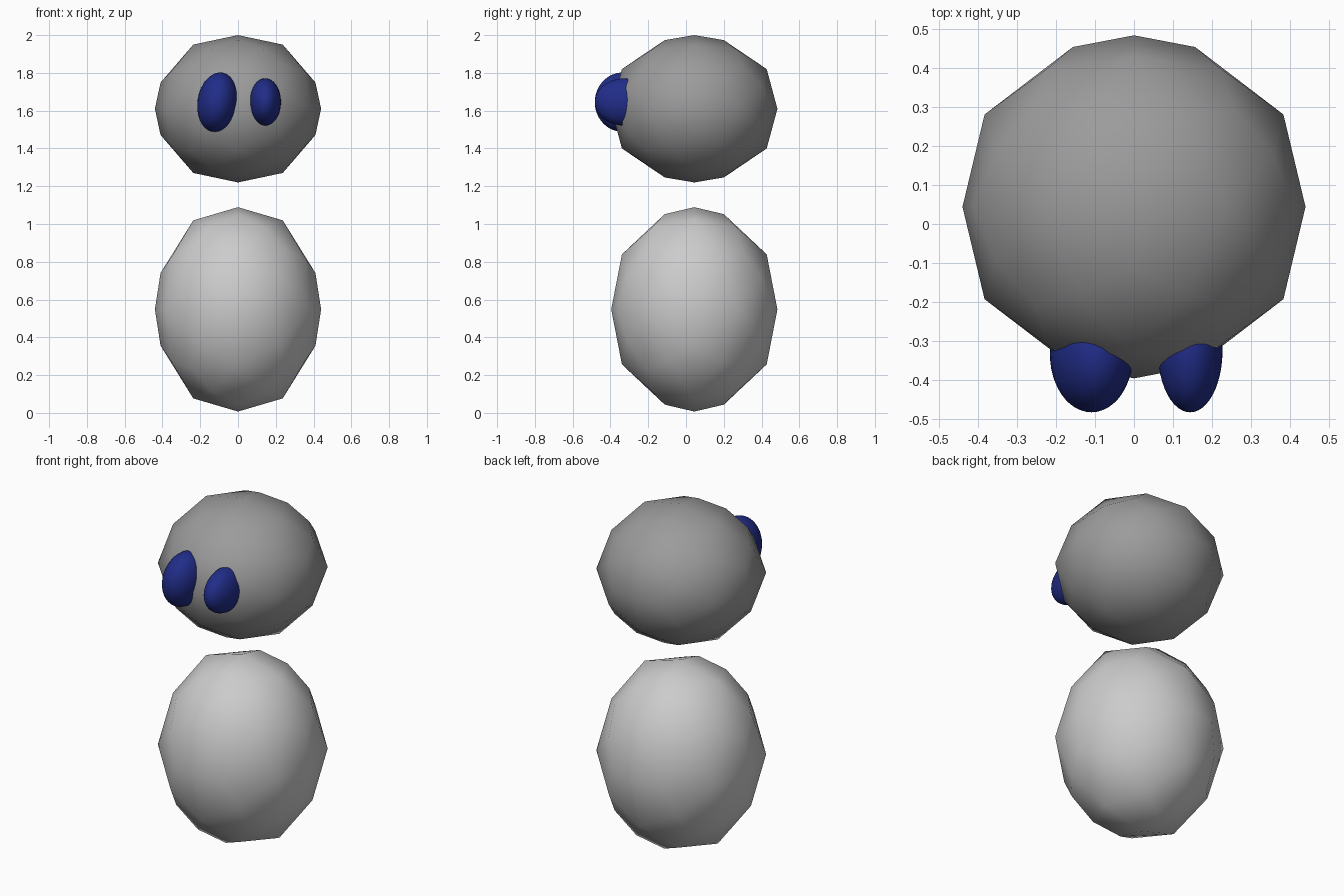
import bpy, bmesh, math

if "Cube" in bpy.data.objects:
    bpy.data.objects.remove(bpy.data.objects["Cube"])


def material(name, rgb):
    m = bpy.data.materials.new(name)
    m.diffuse_color = (*rgb, 1)
    m.use_nodes = True
    m.node_tree.nodes["Principled BSDF"].inputs["Base Color"].default_value = m.diffuse_color
    return m


def faceted_ball(name, centre, radii, mat=None):
    """Icosahedron subdivided once into quads; radii are measured on the axes."""
    bm = bmesh.new()
    phi = (1 + math.sqrt(5)) / 2
    k = 1 / math.hypot(1, phi) / 0.7966
    for a in (-k, k):
        for b in (-k * phi, k * phi):
            for co in ((a, 0, b), (0, b, a), (b, a, 0)):
                bm.verts.new([c * r for c, r in zip(co, radii)])
    bmesh.ops.convex_hull(bm, input=bm.verts)
    bmesh.ops.recalc_face_normals(bm, faces=bm.faces)
    for f in bm.faces:
        f.smooth = True
    me = bpy.data.meshes.new(name)
    bm.to_mesh(me)
    bm.free()
    ob = bpy.data.objects.new(name, me)
    bpy.context.collection.objects.link(ob)
    ob.location = centre
    sub = ob.modifiers.new("subdivide", 'SUBSURF')
    sub.levels = sub.render_levels = 1
    sub.use_limit_surface = False
    if mat:
        me.materials.append(mat)
    return ob


def eye(name, centre, radii, tilt, mat):
    bpy.ops.mesh.primitive_uv_sphere_add(segments=48, ring_count=24, radius=1,
                                         location=centre, rotation=(0, tilt, 0))
    ob = bpy.context.object
    ob.name = name
    ob.scale = radii
    bpy.ops.object.shade_smooth()
    ob.data.materials.append(mat)
    return ob


dark_grey = material("dark_grey", (0.33, 0.33, 0.33))
navy = material("navy", (0.015, 0.026, 0.25))

# Body and floating head
faceted_ball("body", (0, 0.044, 0.548), (0.44, 0.44, 0.541))
faceted_ball("head", (0, 0.044, 1.61), (0.44, 0.44, 0.39), dark_grey)

# Eyes: the left one is larger and leans inward
eye("large_eye", (-0.109, -0.335, 1.645), (0.105, 0.148, 0.158), math.radians(9), navy)
eye("small_eye", (0.144, -0.325, 1.646), (0.083, 0.158, 0.125), 0, navy)
